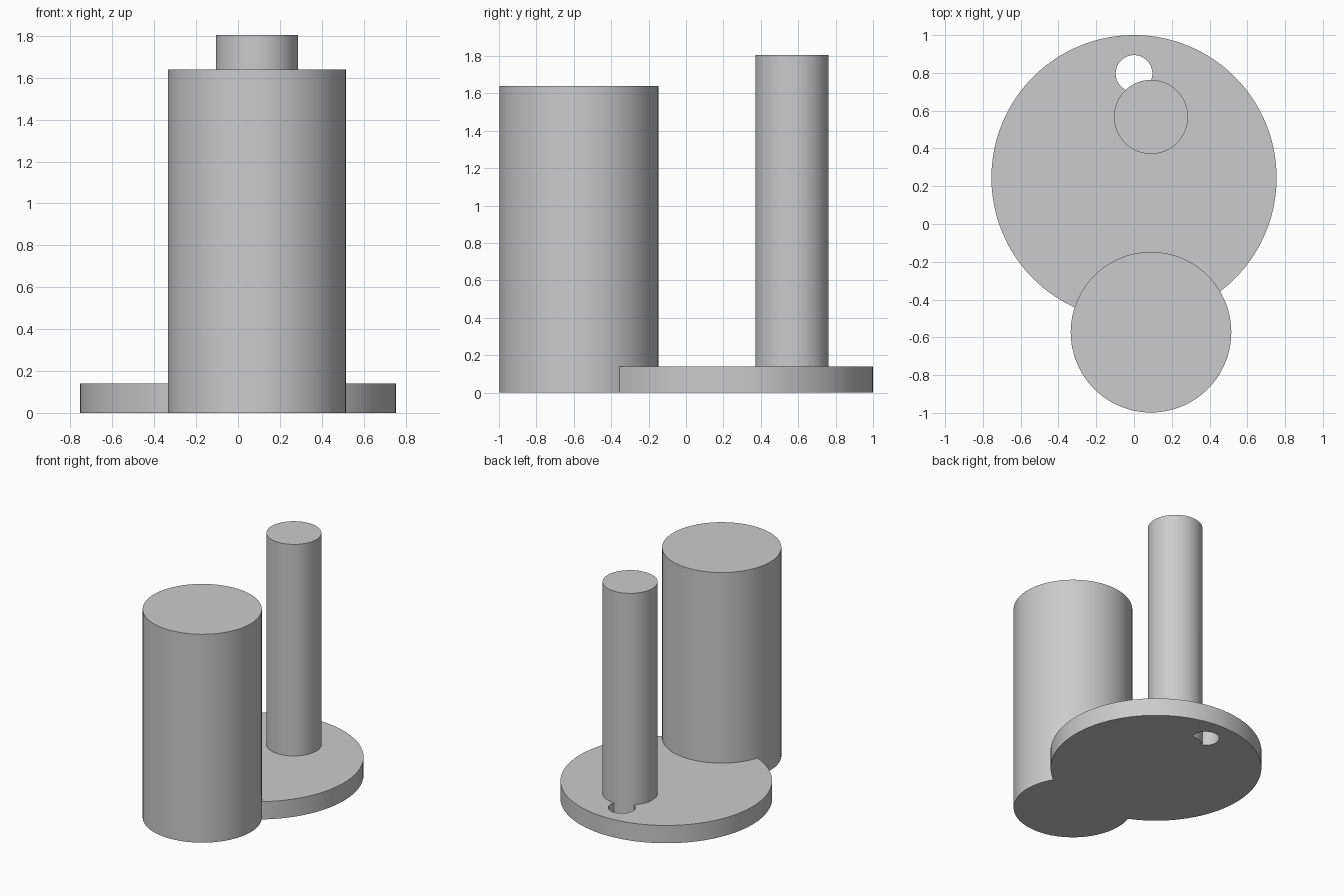
import bpy
import math

if "Cube" in bpy.data.objects:
    bpy.data.objects.remove(bpy.data.objects["Cube"])


def cylinder(name, x, y, radius, z0, z1):
    bpy.ops.mesh.primitive_cylinder_add(
        vertices=128, radius=radius, depth=z1 - z0, location=(x, y, (z0 + z1) / 2))
    obj = bpy.context.object
    obj.name = name
    return obj


def combine(target, other, operation):
    mod = target.modifiers.new(operation.title(), 'BOOLEAN')
    mod.operation = operation
    mod.solver = 'EXACT'
    mod.object = other
    bpy.context.view_layer.objects.active = target
    bpy.ops.object.modifier_apply(modifier=mod.name)
    bpy.data.objects.remove(other, do_unlink=True)


# Round base plate with a through hole near the back edge
base = cylinder("base_with_posts", 0, 0.245, 0.755, 0, 0.14)
combine(base, cylinder("hole_cutter", 0, 0.797, 0.097, -0.2, 0.4), 'DIFFERENCE')

# Thick front post and thin back post, both reaching down to the ground
combine(base, cylinder("thick_post", 0.09, -0.573, 0.425, 0, 1.64), 'UNION')
combine(base, cylinder("thin_post", 0.09, 0.567, 0.196, 0, 1.805), 'UNION')

# Smooth walls, sharp rims
bpy.ops.object.select_all(action='DESELECT')
base.select_set(True)
bpy.context.view_layer.objects.active = base
bpy.ops.object.shade_smooth_by_angle(angle=math.radians(30))
